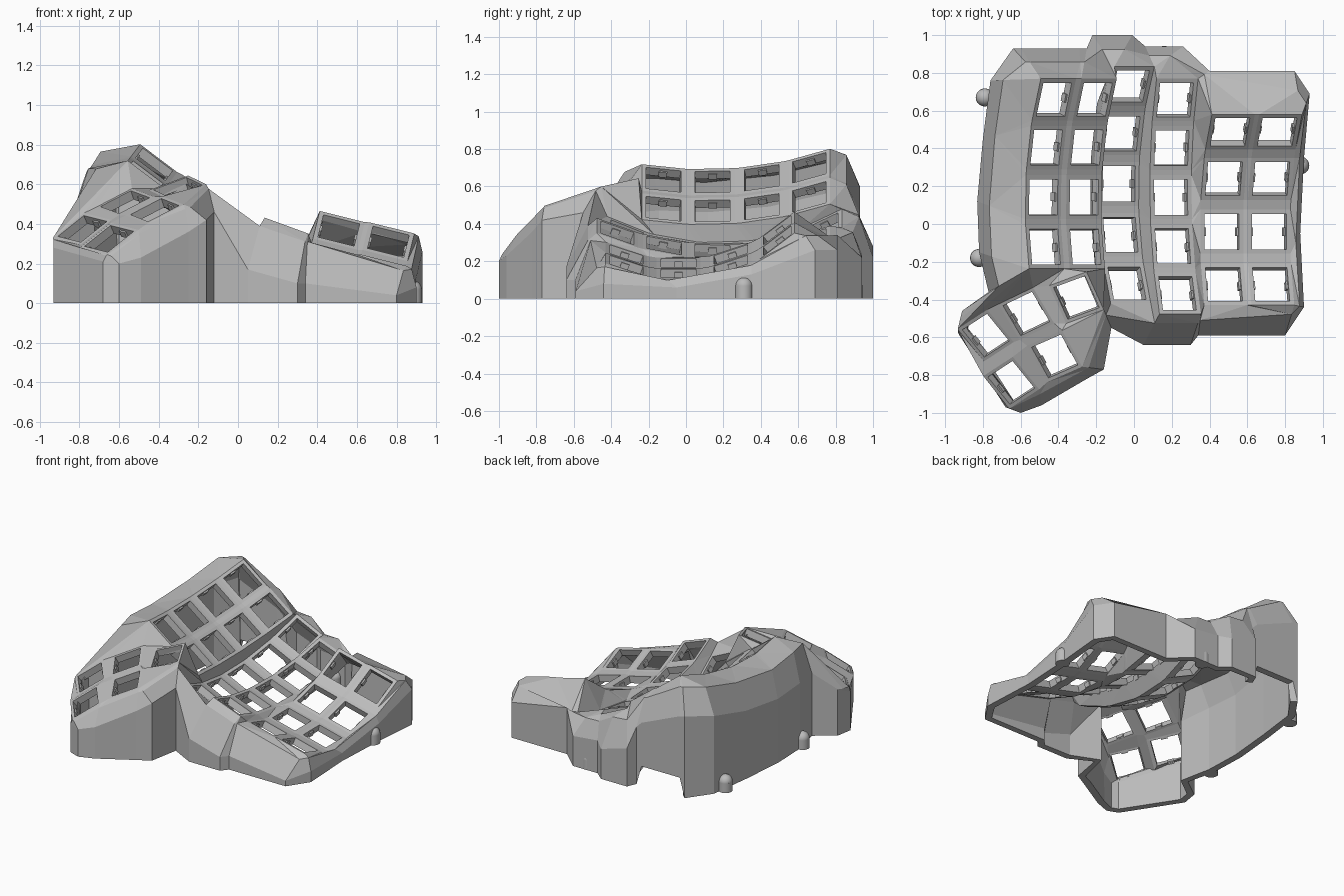
import bpy, bmesh, math
from mathutils import Vector, Matrix

cube = bpy.data.objects.get("Cube")
if cube:
    bpy.data.objects.remove(cube, do_unlink=True)

grey = bpy.data.materials.new("plain grey")
grey.use_nodes = True
grey.diffuse_color = (0.5, 0.5, 0.5, 1)
grey.node_tree.nodes["Principled BSDF"].inputs["Base Color"].default_value = (0.5, 0.5, 0.5, 1)


def finish(bm, name):
    mesh = bpy.data.meshes.new(name)
    bm.to_mesh(mesh)
    bm.free()
    mesh.materials.append(grey)
    obj = bpy.data.objects.new(name, mesh)
    bpy.context.scene.collection.objects.link(obj)
    return obj


shell = bmesh.new()
nubs = bmesh.new()
HOLE = 0.094


def face(*verts):
    return shell.faces.new(verts)


def key(centre, right, front, half):
    """Square frame around a switch hole, with a clip nub on each side."""
    right, front = right.normalized(), front.normalized()
    signs = {"bl": (-1, -1), "br": (1, -1), "fr": (1, 1), "fl": (-1, 1)}
    outer = {n: shell.verts.new(centre + half * (right * a + front * b)) for n, (a, b) in signs.items()}
    inner = {n: shell.verts.new(centre + HOLE * (right * a + front * b)) for n, (a, b) in signs.items()}
    names = list(signs)
    for a, b in zip(names, names[1:] + names[:1]):
        face(outer[a], outer[b], inner[b], inner[a])
    up = right.cross(-front)
    turn = Matrix((right, -front, up)).transposed().to_4x4()
    for side in (-1, 1):
        spot = Matrix.Translation(centre + right * side * HOLE - up * 0.032)
        bmesh.ops.create_cube(nubs, size=1, matrix=spot @ turn @ Matrix.Diagonal((0.02, 0.045, 0.034, 1)))
    return outer


def stitch(p, q):
    """Fill the strip between two rows of vertices with triangles."""
    i = j = 0
    while i < len(p) - 1 or j < len(q) - 1:
        step_p = (p[i + 1].co - q[j].co).length if i < len(p) - 1 else 99
        step_q = (p[i].co - q[j + 1].co).length if j < len(q) - 1 else 99
        if step_p <= step_q:
            face(p[i], p[i + 1], q[j])
            i += 1
        else:
            face(p[i], q[j + 1], q[j])
            j += 1


def column(x, y, z, tilt, radius, step, first, rows):
    """Curved column of keys, listed front to back."""
    t = math.radians(tilt)
    keys = []
    for n in range(rows):
        a = first + n * step
        h = radius * (1 - math.cos(a))
        centre = Vector((x + h * math.sin(t), y + radius * math.sin(a), z + h * math.cos(t)))
        along = Vector((math.sin(t) * math.sin(a), math.cos(a), math.cos(t) * math.sin(a)))
        keys.append(key(centre, Vector((math.cos(t), 0, -math.sin(t))), -along, 0.117))
    for k, m in zip(keys, keys[1:]):
        face(k["bl"], k["br"], m["fr"], m["fl"])
    return keys


def edge(keys, side):
    return [k[e + side] for k in keys for e in "fb"]


# Main key columns, left to right on the plate
A = column(-0.48, 0.10, 0.625, 37, 1.7, 0.155, -0.13, 4)
B = column(-0.265, 0.10, 0.47, 37, 1.7, 0.155, -0.13, 4)
C = column(-0.08, 0.17, 0.255, 25, 1.2, 0.225, -0.415, 5)
D = column(0.195, 0.20, 0.255, 20, 1.6, 0.163, -0.362, 5)
E = column(0.465, -0.04, 0.192, 14, 0.86, 0.33, -0.33, 4)
F = column(0.715, -0.04, 0.135, 14, 0.86, 0.33, -0.33, 4)
for k, m in ((A, B), (B, C[1:]), (C, D), (D, E), (E, F)):
    stitch(edge(k, "r"), edge(m, "l"))


# Thumb cluster: top, middle and low keys, with two more in front
def thumb(centre, right, front):
    right, front = Vector(right), Vector(front)
    front -= right * (front.dot(right) / right.dot(right))
    return key(Vector(centre), right, front, 0.112)


top = thumb((-0.305, -0.39, 0.585), (0.27, 0.10, 0.10), (0.08, -0.30, -0.08))
mid = thumb((-0.57, -0.475, 0.51), (0.25, 0.12, 0.13), (0.14, -0.28, -0.07))
low = thumb((-0.785, -0.59, 0.375), (0.20, 0.13, 0.16), (0.23, -0.27, -0.05))
mid_f = thumb((-0.42, -0.70, 0.47), (0.25, 0.11, 0.13), (0.17, -0.29, -0.06))
low_f = thumb((-0.65, -0.84, 0.325), (0.20, 0.13, 0.16), (0.23, -0.27, -0.05))
for k, m in ((top, mid), (mid, low), (mid_f, low_f)):
    face(k["bl"], k["fl"], m["fr"], m["br"])
for k, m in ((mid, mid_f), (low, low_f)):
    face(k["fl"], k["fr"], m["br"], m["bl"])
face(mid["fl"], low["fr"], low_f["br"], mid_f["bl"])
face(top["fl"], mid["fr"], mid_f["br"])
face(top["fl"], top["fr"], mid_f["br"])
face(top["fr"], mid_f["fr"], mid_f["br"])

# Saddle between the thumb cluster and the main plate
stitch([A[0]["fl"], A[0]["fr"], B[0]["fl"], B[0]["fr"], C[1]["fl"], C[0]["bl"], C[0]["fl"]],
       [low["bl"], low["br"], mid["bl"], mid["br"], top["bl"], top["br"], top["fr"]])

# Rim of the whole key plate, anticlockwise from the back corner
rim = edge(A, "l")[::-1]
rim += [low["bl"], low["fl"], low_f["bl"], low_f["fl"], low_f["fr"], mid_f["fl"], mid_f["fr"], top["fr"]]
rim += [k[0][c] for k in (C, D, E) for c in ("fl", "fr")] + [F[0]["fl"]]
rim += edge(F, "r")
rim += [k[-1][c] for k in (F, E, D, C, B, A) for c in ("br", "bl")][1:-1]

# Wall shoulder points: x, y and height where the wall turns upright
shoulder_points = [
    (-.64, .93, .60), (-.76, .76, .57), (-.80, .45, .50), (-.83, .12, .47), (-.82, -.15, .48),
    (-.77, -.36, .46), (-.91, -.46, .34), (-.93, -.58, .28), (-.68, -.97, .21), (-.60, -1.0, .20),
    (-.49, -.96, .23), (-.25, -.82, .36), (-.16, -.77, .42), (-.12, -.55, .46), (.05, -.64, .17),
    (.30, -.64, .10), (.34, -.59, .10), (.80, -.59, .04), (.90, -.44, .08), (.88, -.05, .06),
    (.90, .35, .13), (.93, .69, .26), (.85, .81, .26), (.40, .81, .34), (.26, .94, .22),
    (.06, .94, .24), (-.01, 1.0, .22), (-.22, 1.0, .28), (-.25, .93, .42), (-.29, .93, .46),
    (-.60, .93, .59)]
ridge, shoulder, ground = [], [], []
for x, y, z in shoulder_points:
    s = Vector((x, y, z))
    near = min((v.co for v in rim), key=lambda c: (c.xy - s.xy).length)
    # The ridge lies far out on the left wall and close in at the front
    left, front = x < -0.7 and y > -0.4, y < -0.5
    r = near.lerp(s, 0.75 if left else 0.3 if front else 0.55)
    r.z = near.z * 0.84 + z * 0.16
    notch = y == 0.93 and -0.62 < x < -0.27
    ridge.append(shell.verts.new(r))
    shoulder.append(shell.verts.new(s))
    ground.append(shell.verts.new((x, y, 0.14 if notch else 0)))
stitch(rim + rim[:1], ridge + ridge[:1])
for p, q in ((ridge, shoulder), (shoulder, ground)):
    for i in range(len(p)):
        face(p[i - 1], p[i], q[i], q[i - 1])

# Make all faces look outward, then thicken the skin inward
bmesh.ops.recalc_face_normals(shell, faces=shell.faces[:])
shell.normal_update()
shell.faces.ensure_lookup_table()
if shell.faces[0].normal.z < 0:
    bmesh.ops.reverse_faces(shell, faces=shell.faces[:])
case = finish(shell, "case_shell")
thick = case.modifiers.new("thickness", "SOLIDIFY")
thick.thickness = 0.05
thick.offset = -1
finish(nubs, "switch_clip_nubs")

# Round-topped screw posts around the base
for n, (x, y) in enumerate([(-0.79, 0.67), (-0.82, -0.18), (0.88, 0.31), (0.16, 0.895)]):
    bm = bmesh.new()
    bmesh.ops.create_cone(bm, cap_ends=True, segments=20, radius1=0.048, radius2=0.048, depth=0.07,
                          matrix=Matrix.Translation((x, y, 0.035)))
    bmesh.ops.create_uvsphere(bm, u_segments=20, v_segments=10, radius=0.048,
                              matrix=Matrix.Translation((x, y, 0.068)))
    for f in bm.faces:
        f.smooth = len(f.verts) < 5
    finish(bm, f"screw_post_{n + 1}")
